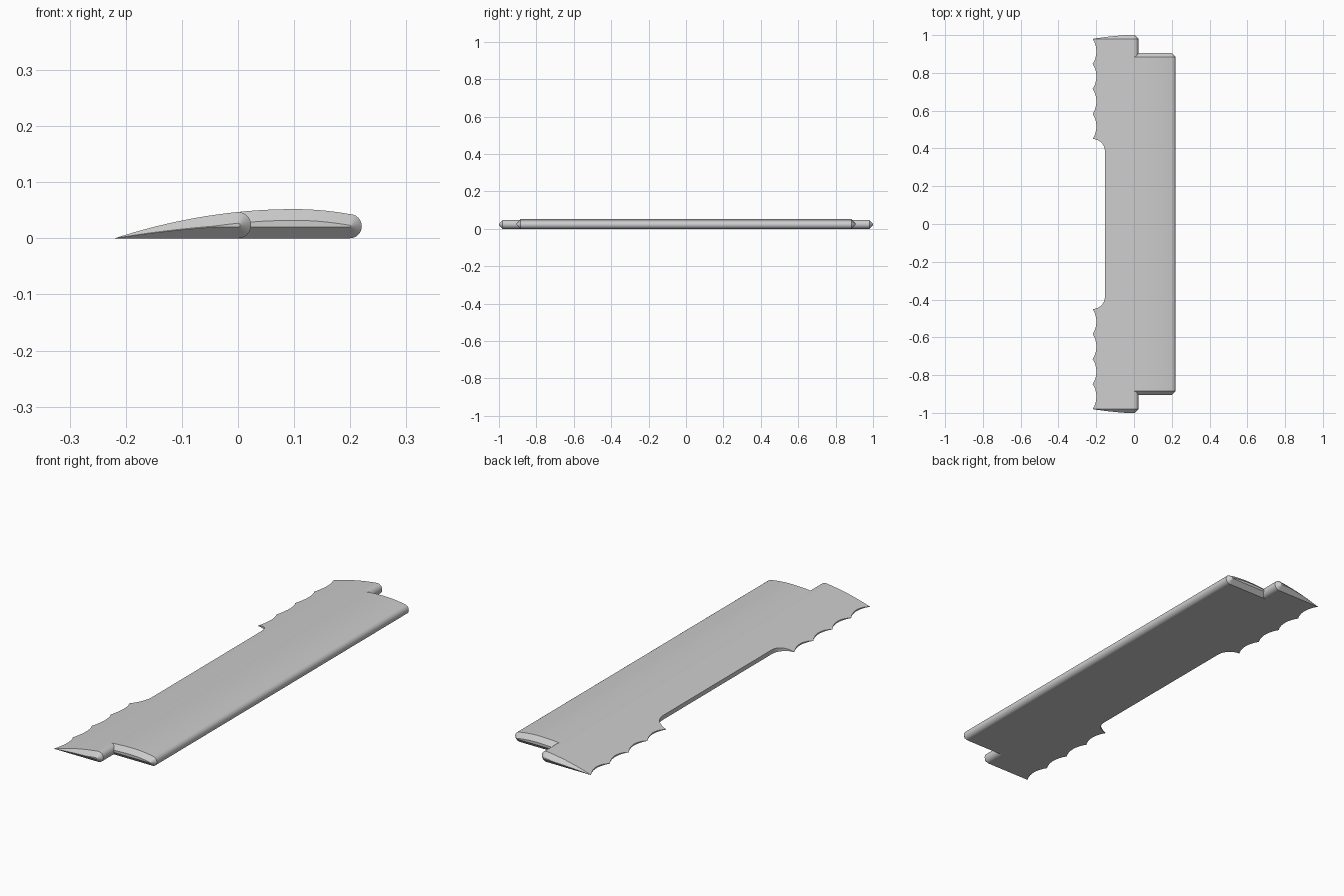
import bpy, bmesh, math

if "Cube" in bpy.data.objects:
    bpy.data.objects.remove(bpy.data.objects["Cube"], do_unlink=True)

grey = bpy.data.materials.new("light_grey")
colour = (0.604, 0.604, 0.604, 1)
grey.diffuse_color = colour
grey.use_nodes = True
grey.node_tree.nodes["Principled BSDF"].inputs["Base Color"].default_value = colour


def top_height(x):
    """Height of the curved upper skin at x."""
    bend = 0.508 if x < 0.1 else 0.9
    return max(0, 0.052 - bend * (x - 0.1) ** 2)


def make_object(name, bm):
    bmesh.ops.remove_doubles(bm, verts=bm.verts, dist=1e-5)
    bmesh.ops.recalc_face_normals(bm, faces=bm.faces)
    mesh = bpy.data.meshes.new(name)
    bm.to_mesh(mesh)
    bm.free()
    obj = bpy.data.objects.new(name, mesh)
    bpy.context.collection.objects.link(obj)
    mesh.materials.append(grey)
    return obj


def wing_panel(name, back, front, half_span, steps=14, nose_steps=12):
    """Flat-bottomed section with a round nose, spanwise along y, bevelled ends."""
    xs = [back + (front - back) * i / steps for i in range(steps + 1)]
    upper, lower = [], []          # each entry: x, z, inset x, inset z, end bevel
    for x in xs:
        h = top_height(x)
        d = min(0.02, 0.48 * h)
        upper.append((x, h, x, h - d, d))
        lower.append((x, 0, x, d, d))
    r = top_height(front) / 2
    d = min(0.02, 0.96 * r)
    nose = []
    for i in range(1, nose_steps):
        a = math.pi / 2 - math.pi * i / nose_steps
        c, s = math.cos(a), math.sin(a)
        nose.append((front + r * c, r + r * s,
                     front + (r - d) * c, r + (r - d) * s, d))
    loop = upper + nose + lower[::-1]
    n = len(loop)

    bm = bmesh.new()
    rings = [
        [bm.verts.new((p[2], -half_span - p[4], p[3])) for p in loop],
        [bm.verts.new((p[0], -half_span, p[1])) for p in loop],
        [bm.verts.new((p[0], half_span, p[1])) for p in loop],
        [bm.verts.new((p[2], half_span + p[4], p[3])) for p in loop],
    ]
    for a, b in zip(rings, rings[1:]):
        for i in range(n):
            j = (i + 1) % n
            bm.faces.new((a[i], a[j], b[j], b[i]))
    # Close each end with strips between upper and lower points
    for ring in (rings[0], rings[-1]):
        for i in range(n // 2):
            corners = []
            for k in (i, i + 1, n - 2 - i, n - 1 - i):
                if ring[k] not in corners:
                    corners.append(ring[k])
            if len(corners) > 2:
                bm.faces.new(corners)
    return make_object(name, bm)


def trailing_edge_cutter():
    """Prism following the scalloped trailing edge and the long centre cutout."""
    cusp, pitch, inner, radius = -0.219, 0.1325, 0.45, 0.065
    half = []
    for i in range(9):             # rounded corner of the cutout
        a = math.pi / 2 * i / 8
        half.append((cusp + radius * math.cos(a),
                     inner - radius + radius * math.sin(a)))
    for s in range(4):             # scallops
        for i in range(1, 11):
            t = i / 10
            half.append((cusp + 0.02 * math.sin(math.pi * t) ** 0.8,
                         inner + pitch * (s + t)))
    half += [(cusp - 0.002, 1.1), (-0.4, 1.1)]
    outline = half + [(x, -y) for x, y in reversed(half)]
    bm = bmesh.new()
    face = bm.faces.new([bm.verts.new((x, y, -0.1)) for x, y in outline])
    extruded = bmesh.ops.extrude_face_region(bm, geom=[face])["geom"]
    bmesh.ops.translate(bm, vec=(0, 0, 0.3),
                        verts=[v for v in extruded if isinstance(v, bmesh.types.BMVert)])
    return make_object("trailing_edge_cutter", bm)


rear = wing_panel("rear_wing_panel", -0.22, 0, 0.98)
front = wing_panel("front_wing_panel", 0, 0.199, 0.885)

# Cut the trailing edge, then drop the cutter
cutter = trailing_edge_cutter()
cutter.hide_render = True
bpy.ops.object.select_all(action="DESELECT")
bpy.context.view_layer.objects.active = rear
rear.select_set(True)
cut = rear.modifiers.new("trailing_edge_cut", "BOOLEAN")
cut.operation = "DIFFERENCE"
cut.solver = "EXACT"
cut.object = cutter
bpy.ops.object.modifier_apply(modifier=cut.name)
bpy.data.objects.remove(cutter, do_unlink=True)

front.select_set(True)
bpy.ops.object.shade_smooth_by_angle(angle=math.radians(25))
